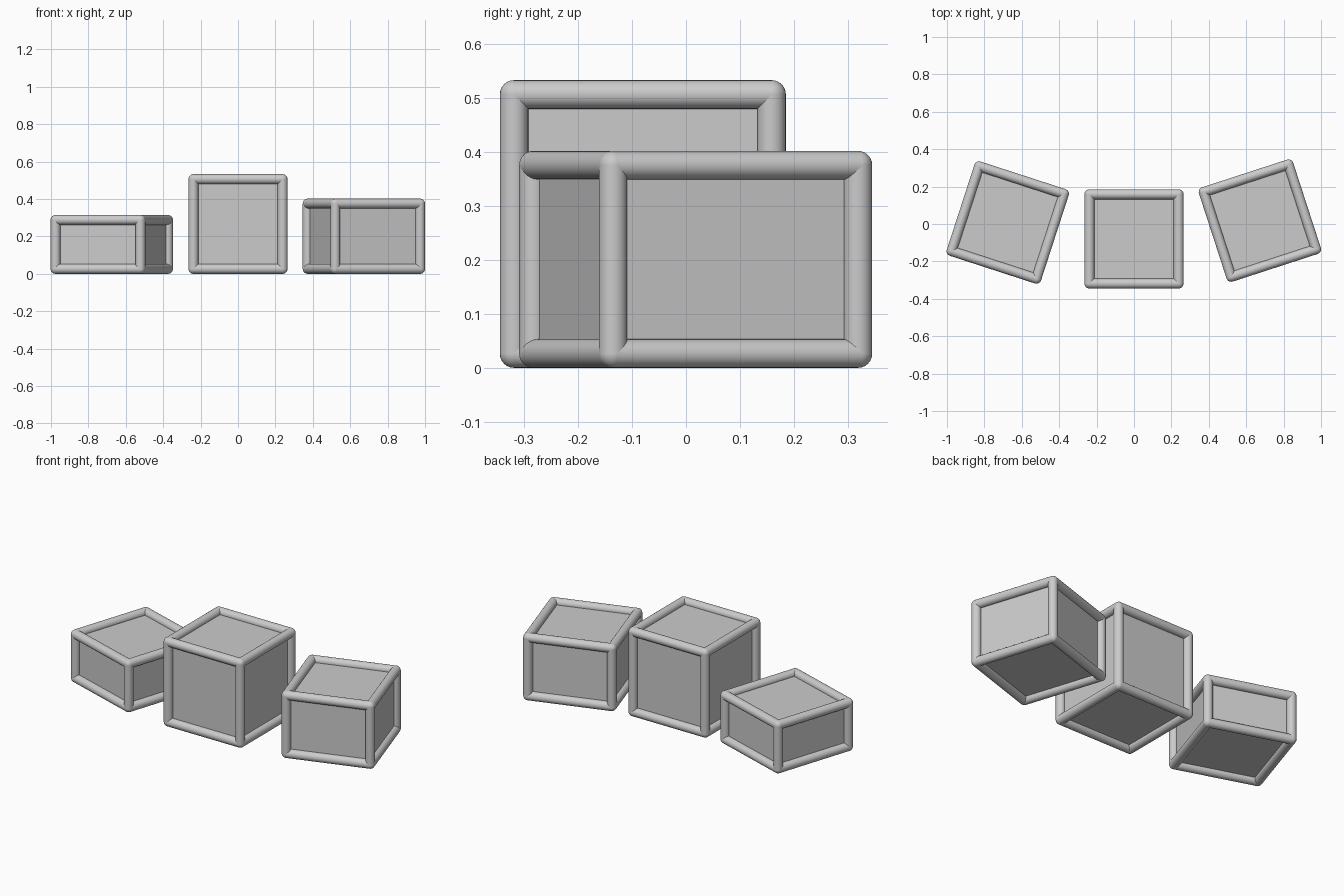
import bpy, math
from mathutils import Matrix, Vector

cube = bpy.data.objects.get("Cube")
if cube:
    bpy.data.objects.remove(cube, do_unlink=True)

SIDE = 0.53      # footprint of every box
R = 0.0265       # radius of the frame bars
DEPTH = 0.03     # how far the panels sit behind the frame

grey = bpy.data.materials.new("plain_grey")
grey.use_nodes = True
grey.diffuse_color = (0.6, 0.6, 0.6, 1)
grey.node_tree.nodes["Principled BSDF"].inputs["Base Color"].default_value = (0.6, 0.6, 0.6, 1)


def finish(name, parent_matrix):
    ob = bpy.context.object
    ob.name = name
    ob.data.materials.append(grey)
    ob.matrix_world = parent_matrix @ ob.matrix_basis
    return ob


def box(name, x, y, height, angle):
    place = Matrix.Translation((x, y, height / 2)) @ Matrix.Rotation(math.radians(angle), 4, 'Z')
    size = Vector((SIDE, SIDE, height))
    half = size / 2 - Vector((R, R, R))
    # recessed panels: one solid core showing through the frame openings
    bpy.ops.mesh.primitive_cube_add(size=1)
    bpy.context.object.scale = size - Vector((2, 2, 2)) * DEPTH
    finish(name + "_panels", place)
    # round bars along the twelve edges
    bars = []
    for axis in range(3):
        turn = [(0, math.pi / 2, 0), (math.pi / 2, 0, 0), (0, 0, 0)][axis]
        for a in (-1, 1):
            for b in (-1, 1):
                pos = Vector((0, 0, 0))
                pos[(axis + 1) % 3] = a * half[(axis + 1) % 3]
                pos[(axis + 2) % 3] = b * half[(axis + 2) % 3]
                bpy.ops.mesh.primitive_cylinder_add(vertices=24, radius=R, depth=2 * half[axis],
                                                    end_fill_type='NOTHING', location=pos, rotation=turn)
                bars.append(finish(name + "_bar", place))
    # round corners joining the bars
    for sx in (-1, 1):
        for sy in (-1, 1):
            for sz in (-1, 1):
                bpy.ops.mesh.primitive_uv_sphere_add(segments=24, ring_count=12, radius=R,
                                                     location=(sx * half.x, sy * half.y, sz * half.z))
                bars.append(finish(name + "_corner", place))
    bpy.ops.object.select_all(action='DESELECT')
    for ob in bars:
        ob.select_set(True)
    bpy.context.view_layer.objects.active = bars[0]
    bpy.ops.object.join()
    bpy.context.object.name = name + "_frame"
    bpy.ops.object.shade_smooth_by_angle(angle=math.radians(40))


box("tall_box", 0, -0.08, 0.533, 0)
box("low_box", -0.675, 0.008, 0.315, -18)
box("middle_box", 0.673, 0.018, 0.402, 18)
